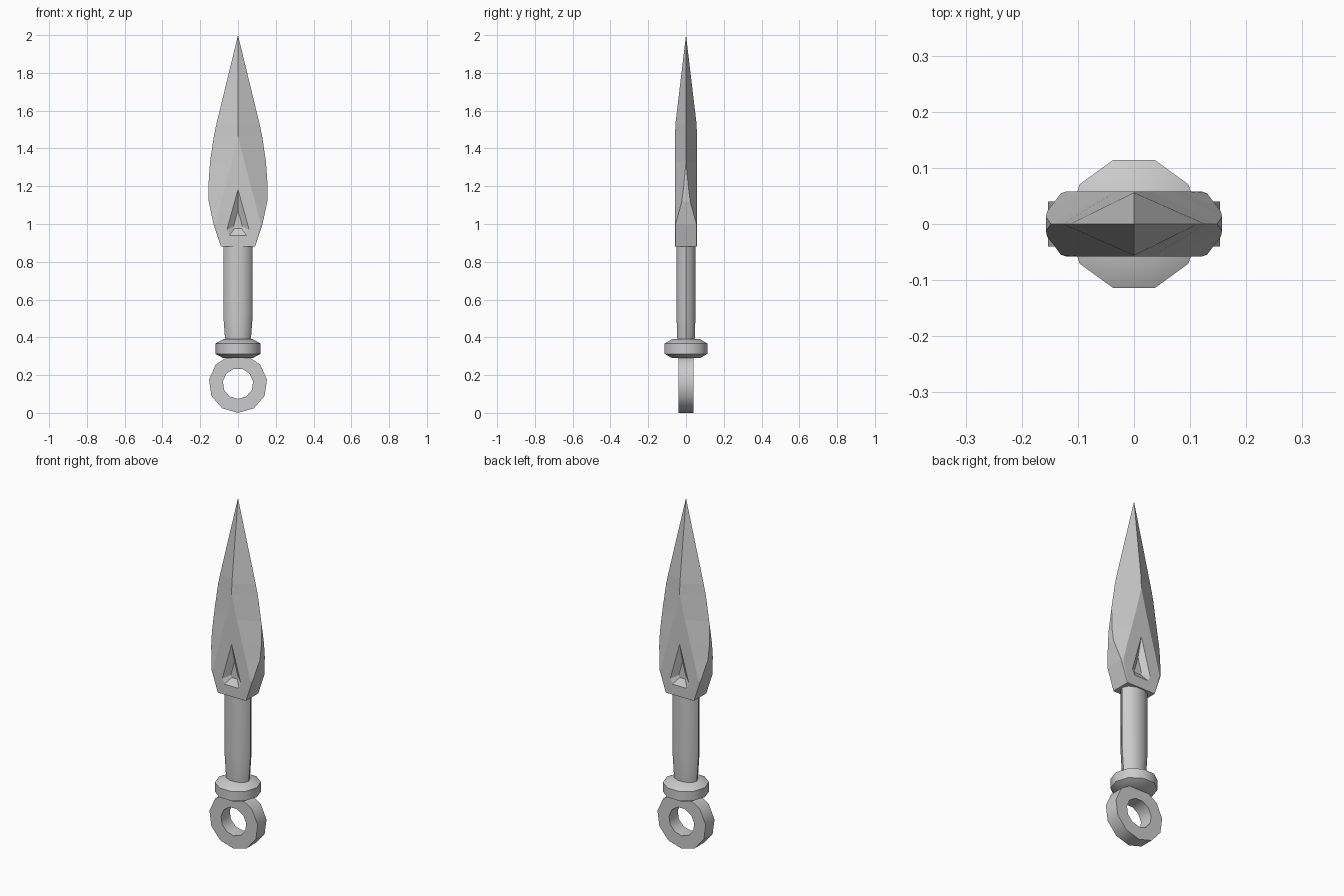
import bpy, bmesh
from math import sin, cos, tau, radians

if "Cube" in bpy.data.objects:
    bpy.data.objects.remove(bpy.data.objects["Cube"])


def make_object(name, rings, smooth=None, closed=False):
    """Skin a list of equal-length rings; cap the ends or close into a loop."""
    bm = bmesh.new()
    loops = [[bm.verts.new(p) for p in ring] for ring in rings]
    pairs = list(zip(loops, loops[1:]))
    if closed:
        pairs.append((loops[-1], loops[0]))
    else:
        bm.faces.new(loops[0])
        bm.faces.new(loops[-1])
    n = len(loops[0])
    for lo, hi in pairs:
        for i in range(n):
            j = (i + 1) % n
            bm.faces.new((lo[i], lo[j], hi[j], hi[i]))
    bmesh.ops.remove_doubles(bm, verts=bm.verts, dist=0.0005)
    bmesh.ops.recalc_face_normals(bm, faces=bm.faces)
    mesh = bpy.data.meshes.new(name)
    bm.to_mesh(mesh)
    bm.free()
    obj = bpy.data.objects.new(name, mesh)
    bpy.context.collection.objects.link(obj)
    if smooth:
        bpy.ops.object.select_all(action='DESELECT')
        bpy.context.view_layer.objects.active = obj
        obj.select_set(True)
        bpy.ops.object.shade_smooth_by_angle(angle=radians(smooth))
    return obj


def ellipse(rx, ry, z, n):
    return [(rx * cos(tau * i / n), ry * sin(tau * i / n), z) for i in range(n)]


# Blade: flat half-width a at depth t, outer half-width w with edge half-depth e
def blade_ring(z, a, t, w, e):
    return [(a, -t, z), (w, -e, z), (w, e, z), (a, t, z),
            (-a, t, z), (-w, e, z), (-w, -e, z), (-a, -t, z)]


blade = make_object("blade", [blade_ring(*s) for s in (
    (0.88, 0.088, 0.057, 0.09, 0.055),
    (1.00, 0.120, 0.058, 0.13, 0.055),
    (1.12, 0.090, 0.058, 0.155, 0.022),
    (1.20, 0.068, 0.058, 0.157, 0.012),
    (1.33, 0.033, 0.058, 0.148, 0.0),
    (1.47, 0.0, 0.058, 0.127, 0.0),
    (1.53, 0.0, 0.056, 0.114, 0.0),
    (2.00, 0.0, 0.0, 0.0, 0.0))])

# Tapered recess on both blade faces
outline = [(-0.045, 0.94), (0.045, 0.94), (0.058, 0.97), (0, 1.18), (-0.058, 0.97)]


def recess_ring(y, scale):
    return [(x * scale, y, 1.0 + (z - 1.0) * scale) for x, z in outline]


for side, label in ((-1, "front"), (1, "back")):
    cutter = make_object(label + "_recess_cutter",
                         [recess_ring(side * 0.07, 1.3), recess_ring(side * 0.032, 0.4)])
    cutter.hide_render = True
    cutter.hide_viewport = True
    mod = blade.modifiers.new(label + "_recess", 'BOOLEAN')
    mod.operation = 'DIFFERENCE'
    mod.solver = 'EXACT'
    mod.object = cutter

# Oval grip
make_object("handle", [ellipse(rx, ry, z, 10) for rx, ry, z in (
    (0.066, 0.046, 0.37), (0.070, 0.050, 0.41),
    (0.078, 0.0525, 0.52), (0.078, 0.0525, 0.885))], smooth=40)

# Ten-sided collar with bevelled rims
make_object("collar", [ellipse(r, r, z, 10) for r, z in (
    (0.078, 0.29), (0.12, 0.313), (0.12, 0.367), (0.078, 0.39))], smooth=37)


# Pommel ring, eleven sides with a vertex at the bottom
def ring_loop(r, y):
    return [(r * sin(tau * i / 11), y, 0.155 - r * cos(tau * i / 11)) for i in range(11)]


make_object("pommel_ring", [ring_loop(r, y) for r, y in (
    (0.155, -0.04), (0.155, 0.04), (0.081, 0.04), (0.081, -0.04))],
    smooth=35, closed=True)
